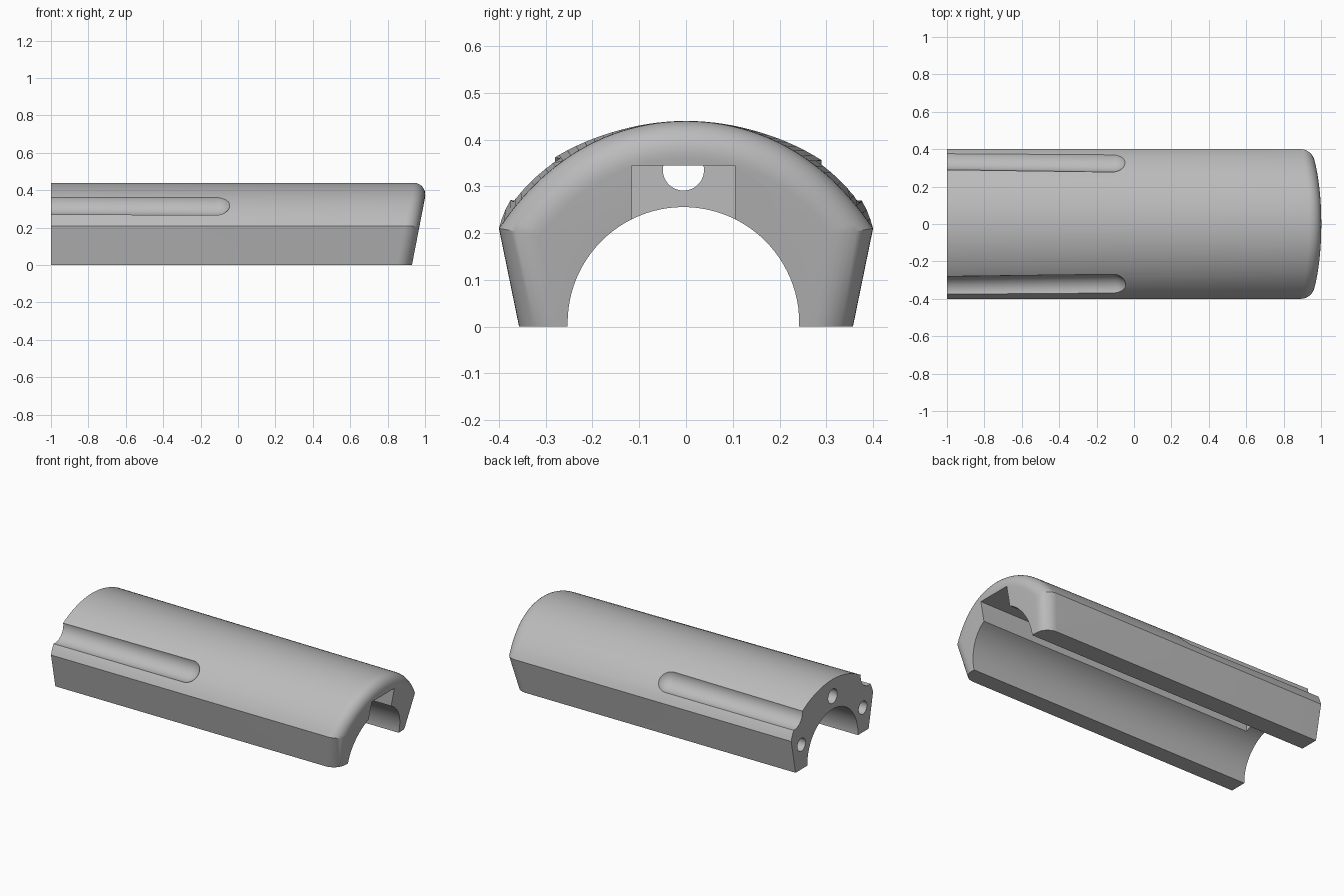
import bpy, bmesh, math

if "Cube" in bpy.data.objects:
    bpy.data.objects.remove(bpy.data.objects["Cube"], do_unlink=True)

grey = bpy.data.materials.new("plain_grey")
grey.use_nodes = True
grey.diffuse_color = (0.5, 0.5, 0.5, 1)
grey.node_tree.nodes["Principled BSDF"].inputs["Base Color"].default_value = (0.5, 0.5, 0.5, 1)


def loft(name, rings):
    """Skin a list of equal-length rings and cap both ends."""
    bm = bmesh.new()
    rows = [[bm.verts.new(p) for p in ring] for ring in rings]
    n = len(rows[0])
    for a, b in zip(rows, rows[1:]):
        for i in range(n):
            j = (i + 1) % n
            bm.faces.new((a[i], a[j], b[j], b[i]))
    bm.faces.new(rows[0])
    bm.faces.new(rows[-1])
    bmesh.ops.recalc_face_normals(bm, faces=bm.faces)
    mesh = bpy.data.meshes.new(name)
    bm.to_mesh(mesh)
    bm.free()
    mesh.materials.append(grey)
    obj = bpy.data.objects.new(name, mesh)
    bpy.context.collection.objects.link(obj)
    return obj


def circle(x, y, z, r, n=64):
    return [(x, y + r * math.cos(2 * math.pi * i / n), z + r * math.sin(2 * math.pi * i / n))
            for i in range(n)]


def rod(name, x0, x1, y, z, r, n=48):
    return loft(name, [circle(x0, y, z, r, n), circle(x1, y, z, r, n)])


# Body section: domed top over sides that lean in towards the flat bottom
TOP, RADIUS, FOOT, LEAN = 0.44, 0.463, 0.357, 0.205
CENTRE = TOP - RADIUS


def section(inset, bulge, n=24):
    a, r = FOOT - inset * 1.02, RADIUS - inset
    # shoulder where the side line meets the dome
    qa, qb, qc = 1 + LEAN ** 2, 2 * (a * LEAN - CENTRE), a * a + CENTRE ** 2 - r * r
    z = (-qb + math.sqrt(qb * qb - 4 * qa * qc)) / (2 * qa)
    limit = math.atan2(a + LEAN * z, z - CENTRE)
    half = [(a, 0)]
    for i in range(n):
        s = 1 - i / n
        rr = r + bulge * math.sin(math.pi * s ** 2.5)
        half.append((rr * math.sin(limit * s), CENTRE + rr * math.cos(limit * s)))
    return half + [(0, CENTRE + r)] + [(-y, z) for y, z in reversed(half)]


# Body: fuller dome at the joint end, slanted and rounded nose at the other
NOSE = 0.08
rings = [[(-1, y, z) for y, z in section(0, 0.017)]]
for k in range(11):
    t = math.pi / 2 * k / 10
    rings.append([(0.93 + 0.194 * z - NOSE + NOSE * math.sin(t), y, z)
                  for y, z in section(NOSE * (1 - math.cos(t)), -0.003)])
body = loft("half_shell_body", rings)

# Cutters: bore, inner channel, dowel holes and outer grooves
MID = -0.0055
cutters = [rod("bore_cutter", -1.1, 1.1, MID, 0.008, 0.2477, 96)]
corners = [(MID + 0.11, 0.1), (MID + 0.11, 0.345), (MID - 0.11, 0.345), (MID - 0.11, 0.1)]
cutters.append(loft("channel_cutter", [[(x, y, z) for y, z in corners] for x in (-0.9, 1.1)]))
cutters.append(rod("top_hole_cutter", -1.1, -0.8, MID, 0.335, 0.044))
for side in (1, -1):
    cutters.append(rod("side_hole_cutter", -1.1, -0.8, side * 0.3, 0.152, 0.04))
    y = 0.005
    profile = [circle(-1.1, y + side * 0.367, 0.351, 0.081)]
    for k in range(12):
        t = math.pi / 2 * k / 12
        profile.append(circle(-0.116 + 0.08 * math.sin(t), y + side * 0.352, 0.344,
                              0.08 * math.cos(t)))
    cutters.append(loft("groove_cutter", profile))

for cutter in cutters:
    cutter.hide_render = True
    mod = body.modifiers.new(cutter.name, 'BOOLEAN')
    mod.operation = 'DIFFERENCE'
    mod.solver = 'EXACT'
    mod.object = cutter

# Bake the cuts, remove the helpers and shade smoothly
bpy.ops.object.select_all(action='DESELECT')
body.select_set(True)
bpy.context.view_layer.objects.active = body
for mod in list(body.modifiers):
    bpy.ops.object.modifier_apply(modifier=mod.name)
for cutter in cutters:
    bpy.data.objects.remove(cutter, do_unlink=True)
bpy.ops.object.shade_smooth_by_angle(angle=math.radians(25))
